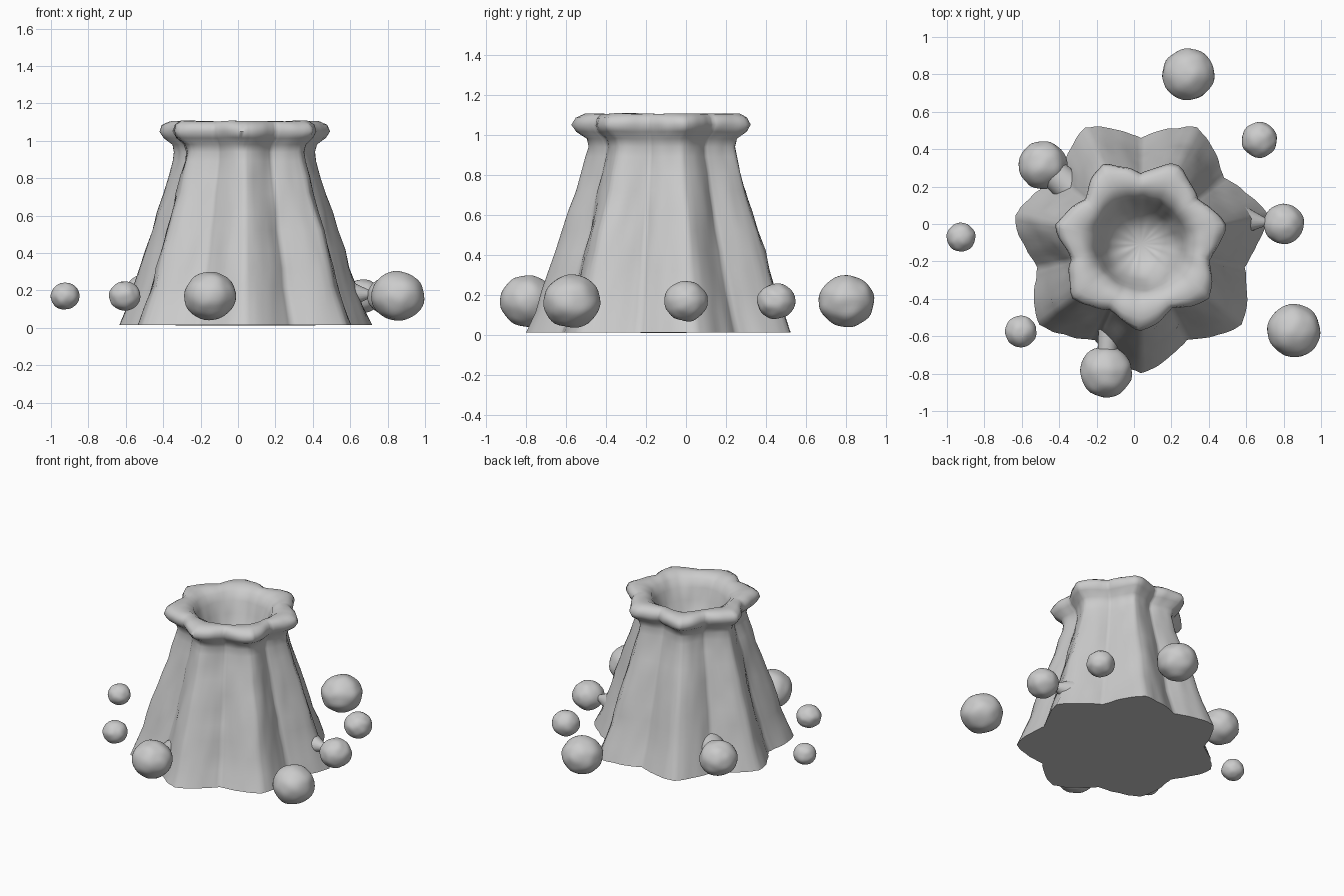
import bpy, bmesh, math
from mathutils import Vector, noise

if "Cube" in bpy.data.objects:
    bpy.data.objects.remove(bpy.data.objects["Cube"])

CENTRE = Vector((0.037, -0.107, 0))
LOBES, SEG = 7, 168


def star(theta, tip, valley):
    """Radius of a fluted star with blunt tips, one tip facing the front."""
    step = math.pi / LOBES
    a = (theta + math.pi / 2) % (2 * step)
    u = 1 - min(a, 2 * step - a) / step
    u = u - 0.06 * math.exp(-((1 - u) / 0.12) ** 2) + 0.05 * math.exp(-(u / 0.15) ** 2)
    return valley + (tip - valley) * u


def finish(bm, name, angle=60):
    bmesh.ops.recalc_face_normals(bm, faces=bm.faces)
    mesh = bpy.data.meshes.new(name)
    bm.to_mesh(mesh)
    bm.free()
    ob = bpy.data.objects.new(name, mesh)
    bpy.context.collection.objects.link(ob)
    bpy.ops.object.select_all(action='DESELECT')
    ob.select_set(True)
    bpy.context.view_layer.objects.active = ob
    bpy.ops.object.shade_smooth_by_angle(angle=math.radians(angle))
    return ob


# Profile of the cone: tip radius, valley radius, height (outside, lip, crater)
profile = [(0.70, 0.56, 0.015), (0.655, 0.52, 0.12), (0.617, 0.49, 0.22),
           (0.587, 0.463, 0.32), (0.555, 0.437, 0.42), (0.52, 0.412, 0.52),
           (0.485, 0.387, 0.62), (0.45, 0.362, 0.72), (0.42, 0.338, 0.81),
           (0.395, 0.32, 0.89), (0.388, 0.315, 0.94), (0.40, 0.325, 0.98),
           (0.45, 0.36, 1.015), (0.472, 0.377, 1.05), (0.455, 0.37, 1.085),
           (0.41, 0.345, 1.105), (0.33, 0.305, 1.105), (0.275, 0.265, 1.075),
           (0.245, 0.24, 1.02), (0.22, 0.22, 0.94), (0.19, 0.19, 0.85),
           (0.15, 0.15, 0.78), (0.08, 0.08, 0.735)]

# Fluted cone with crater
bm = bmesh.new()
rings = []
for tip, valley, z in profile:
    ring = []
    for i in range(SEG):
        t = 2 * math.pi * i / SEG - math.pi / 2
        r = star(t, tip, valley)
        p = CENTRE + Vector((r * math.cos(t), r * math.sin(t), z))
        r += 0.012 * noise.noise(p * 7) + 0.008 * noise.noise(p * 15)
        dz = 0.006 * noise.noise(Vector((math.cos(t) * 3, math.sin(t) * 3, 2))) if z > 0.1 else 0
        ring.append(bm.verts.new(CENTRE + Vector((r * math.cos(t), r * math.sin(t), z + dz))))
    rings.append(ring)
for a, b in zip(rings, rings[1:]):
    for i in range(SEG):
        j = (i + 1) % SEG
        bm.faces.new((a[i], a[j], b[j], b[i]))
for ring, z in ((rings[0], 0.012), (rings[-1], 0.725)):
    c = bm.verts.new(CENTRE + Vector((0, 0, z)))
    for i in range(SEG):
        bm.faces.new((ring[i], ring[(i + 1) % SEG], c))
finish(bm, "crater_cone")

# Loose rocks around the foot: x, y, radius
rocks = [(0.29, 0.80, 0.138), (0.67, 0.45, 0.095), (-0.487, 0.315, 0.128),
         (0.80, 0.00, 0.108), (-0.925, -0.07, 0.077), (-0.605, -0.575, 0.084),
         (0.855, -0.57, 0.142), (-0.15, -0.79, 0.138)]
for n, (x, y, r) in enumerate(rocks):
    bm = bmesh.new()
    bmesh.ops.create_icosphere(bm, subdivisions=4, radius=r)
    for v in bm.verts:
        d = v.co.normalized()
        v.co *= 1 + 0.05 * noise.noise(d * 2 + Vector((n * 5.3, 1, 2)))
        v.co.z *= 0.93
        v.co += Vector((x, y, 0.17))
    finish(bm, f"rock_{n + 1}")

# Small tapered spurs where three rocks fuse with the cone: start, end, radii
spurs = [((0.705, 0.01, 0.18), (0.59, 0.02, 0.18), 0.02, 0.075),
         ((-0.43, 0.27, 0.18), (-0.34, 0.19, 0.18), 0.08, 0.085),
         ((-0.145, -0.69, 0.18), (-0.13, -0.53, 0.18), 0.05, 0.06)]
for n, (s, e, r1, r2) in enumerate(spurs):
    s, e = Vector(s), Vector(e)
    bm = bmesh.new()
    bmesh.ops.create_cone(bm, segments=20, radius1=r1, radius2=r2,
                          depth=(e - s).length, cap_ends=True)
    rot = (e - s).to_track_quat('Z', 'Y')
    for v in bm.verts:
        v.co = rot @ v.co + (s + e) / 2
    finish(bm, f"rock_spur_{n + 1}")
